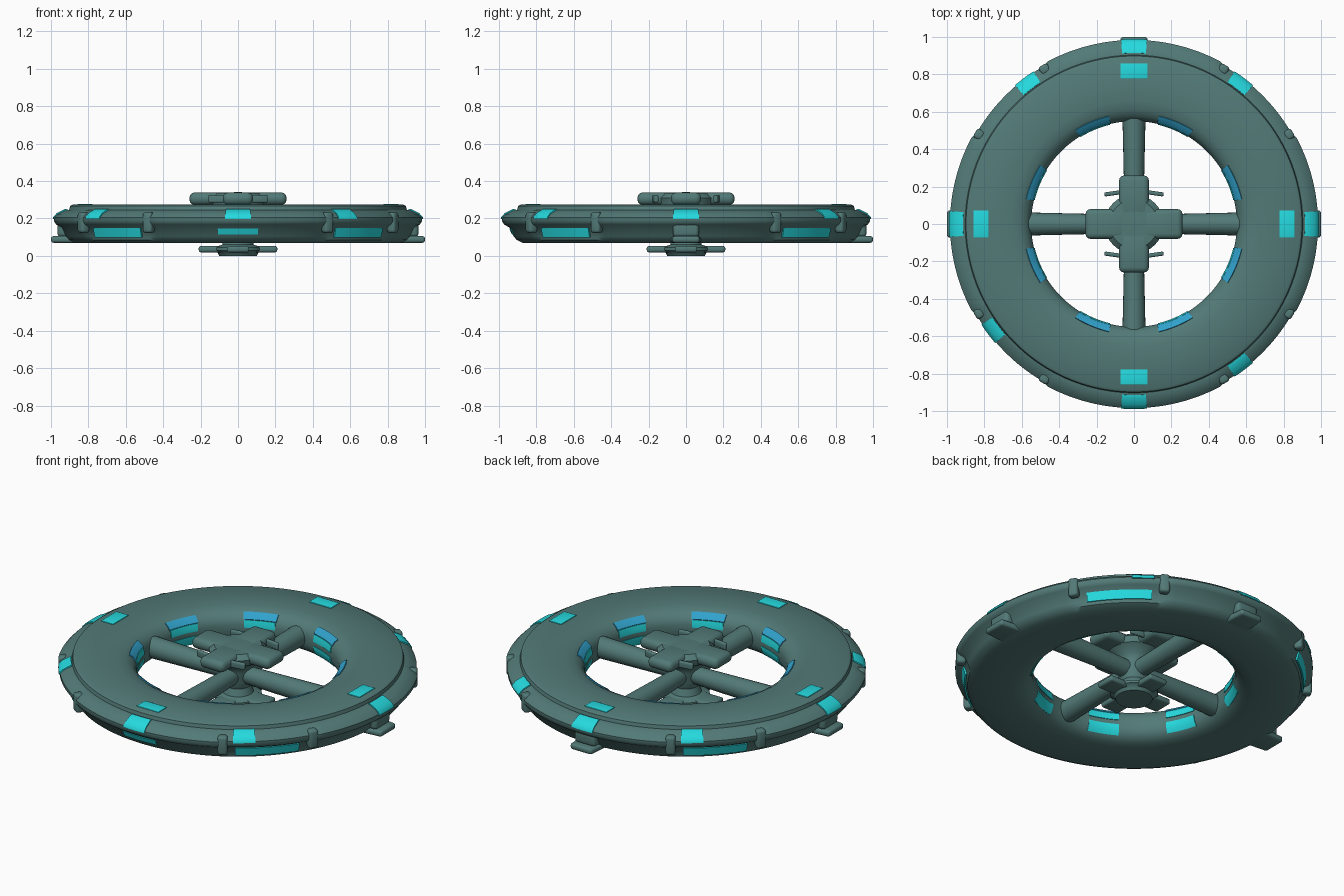
import bpy, bmesh, math
from mathutils import Matrix, Vector

if "Cube" in bpy.data.objects:
    bpy.data.objects.remove(bpy.data.objects["Cube"])


def material(name, rgb):
    m = bpy.data.materials.new(name)
    m.diffuse_color = (*rgb, 1)
    m.use_nodes = True
    m.node_tree.nodes["Principled BSDF"].inputs["Base Color"].default_value = m.diffuse_color
    return m


HULL = material("teal grey hull", (0.085, 0.195, 0.185))
CYAN = material("cyan light", (0.018, 0.70, 0.74))
BLUE = material("blue light", (0.03, 0.36, 0.60))


def finish(bm, name, mat, angle=40):
    bmesh.ops.recalc_face_normals(bm, faces=bm.faces)
    me = bpy.data.meshes.new(name)
    bm.to_mesh(me)
    bm.free()
    me.materials.append(mat)
    me.polygons.foreach_set("use_smooth", [True] * len(me.polygons))
    me.set_sharp_from_angle(angle=math.radians(angle))
    ob = bpy.data.objects.new(name, me)
    bpy.context.collection.objects.link(ob)
    return ob


def sweep(name, profile, a0, a1, steps, mat, radius=None, full=False):
    """Turn a closed (r, z) profile about z between two angles in degrees."""
    bm = bmesh.new()
    rings = []
    for i in range(steps if full else steps + 1):
        deg = a0 + (a1 - a0) * i / steps
        a = math.radians(deg)
        row = []
        for r, z in profile:
            rr = radius(r, deg) if radius else r
            row.append(bm.verts.new((rr * math.cos(a), rr * math.sin(a), z)))
        rings.append(row)
    n = len(profile)
    pairs = list(zip(rings, rings[1:]))
    if full:
        pairs.append((rings[-1], rings[0]))
    for p, q in pairs:
        for j in range(n):
            k = (j + 1) % n
            bm.faces.new((p[j], p[k], q[k], q[j]))
    if not full:
        bm.faces.new(rings[0])
        bm.faces.new(rings[-1])
    return finish(bm, name, mat)


def plate(name, line, mid, half, mat, t=0.004):
    """Thin curved light plate along an open (r, z) line."""
    pts = [Vector(p) for p in line]
    up, dn = [], []
    for i, p in enumerate(pts):
        d = (pts[min(i + 1, len(pts) - 1)] - pts[max(i - 1, 0)]).normalized()
        nrm = Vector((-d.y, d.x)) * t
        up.append(tuple(p + nrm))
        dn.append(tuple(p - nrm))
    return sweep(name, up + dn[::-1], mid - half, mid + half, 8, mat)


def block(name, size, loc, turn=0, bevel=0.02, mat=HULL, taper=1.0):
    """Rounded box, placed at loc and then turned about z."""
    bm = bmesh.new()
    bmesh.ops.create_cube(bm, size=1)
    for v in bm.verts:
        v.co = Vector(v.co[i] * size[i] for i in range(3))
        if v.co.x > 0:
            v.co.y *= taper
    bmesh.ops.bevel(bm, geom=bm.edges[:], offset=bevel, segments=3, profile=0.5, affect='EDGES')
    rot = Matrix.Rotation(math.radians(turn), 4, 'Z')
    bmesh.ops.transform(bm, matrix=rot @ Matrix.Translation(loc), verts=bm.verts)
    return finish(bm, name, mat)


# Main ring; the rim is slightly recessed on the diagonals
def rim(r, deg):
    diagonal = abs((deg % 90) - 45) < 15.5
    return r - 0.012 if diagonal and r > 0.92 else r


ring_profile = [
    (0.885, 0.274), (0.66, 0.272), (0.61, 0.264), (0.575, 0.245), (0.557, 0.22),
    (0.55, 0.195), (0.55, 0.145), (0.557, 0.12), (0.575, 0.095), (0.61, 0.076),
    (0.66, 0.068), (0.87, 0.068), (0.905, 0.085), (0.922, 0.105), (0.942, 0.15),
    (0.972, 0.168), (0.984, 0.185), (0.984, 0.205), (0.965, 0.224), (0.925, 0.244),
    (0.903, 0.246), (0.898, 0.266)]
sweep("main_ring", ring_profile, 0, 360, 180, HULL, rim, True)

# Small clamps on the rim
for q in range(4):
    for a in (30, 60):
        block("rim_clamp", (0.05, 0.055, 0.11), (0.955, 0, 0.178), q * 90 + a, 0.015)

# Lights on the ring top, on the rim and around the lower edge
for q in range(4):
    block("top_light", (0.08, 0.145, 0.008), (0.818, 0, 0.2735), q * 90, 0.002, CYAN)
    plate("rim_light", [(0.985, 0.198), (0.984, 0.206), (0.965, 0.226), (0.925, 0.246), (0.914, 0.247)],
          q * 90, 4.0, CYAN, 0.0045)
    plate("lower_light", [(0.918, 0.10), (0.931, 0.15)], q * 90 + 45, 11, CYAN, 0.0049)
for a in (53, 127, 217, 307):
    plate("rim_light", [(0.973, 0.198), (0.972, 0.206), (0.953, 0.226), (0.915, 0.246), (0.907, 0.247)],
          a, 3.6, CYAN, 0.0045)
plate("front_lower_light", [(0.927, 0.115), (0.940, 0.147)], 270, 6.6, CYAN)

# Inner wall windows, with a blue upper strip
for k in range(8):
    a = 22.5 + 45 * k
    plate("inner_blue_strip", [(0.557, 0.226), (0.575, 0.246), (0.592, 0.256)], a, 9.5, BLUE)
    plate("inner_upper_window", [(0.55, 0.182), (0.55, 0.196), (0.557, 0.224)], a, 9, CYAN)
    plate("inner_lower_window", [(0.55, 0.155), (0.55, 0.144), (0.557, 0.12), (0.572, 0.099)], a, 9, CYAN)

# Docking pads under three sides
for a in (0, 90, 180):
    block("docking_pad", (0.28, 0.19, 0.036), (0.86, 0, 0.088), a, 0.014, taper=0.75)
    block("pad_neck", (0.12, 0.14, 0.09), (0.905, 0, 0.145), a, 0.02)

# Spokes
for q in range(4):
    bm = bmesh.new()
    bmesh.ops.create_cone(bm, cap_ends=True, segments=24, radius1=0.05, radius2=0.062, depth=0.52)
    rot = Matrix.Rotation(math.radians(90 * q), 4, 'Z')
    bmesh.ops.transform(bm, verts=bm.verts, matrix=rot @ Matrix.Translation((0.32, 0, 0.17))
                        @ Matrix.Rotation(math.pi / 2, 4, 'Y'))
    finish(bm, "spoke", HULL)

# Hub column, flared toward both ends
column = [(0.001, 0.0), (0.10, 0.0), (0.11, 0.02), (0.13, 0.03), (0.13, 0.045), (0.085, 0.06),
          (0.07, 0.10), (0.085, 0.14), (0.085, 0.20), (0.10, 0.24), (0.15, 0.275),
          (0.158, 0.31), (0.13, 0.336), (0.001, 0.341)]
sweep("hub_column", column, 0, 360, 32, HULL, None, True)

# Upper and lower hub arms
for q in range(4):
    block("upper_hub_arm", (0.22, 0.16, 0.066), (0.15, 0, 0.306), q * 90, 0.028)
    block("lower_hub_arm", (0.16, 0.12, 0.034), (0.13, 0, 0.036), q * 90, 0.012)

# Thin fins across the front and back arms
for s in (-1, 1):
    for x in (-1, 1):
        block("hub_fin", (0.10, 0.022, 0.04), (x * 0.085, s * 0.178, 0.305), -s * x * 8, 0.008)
